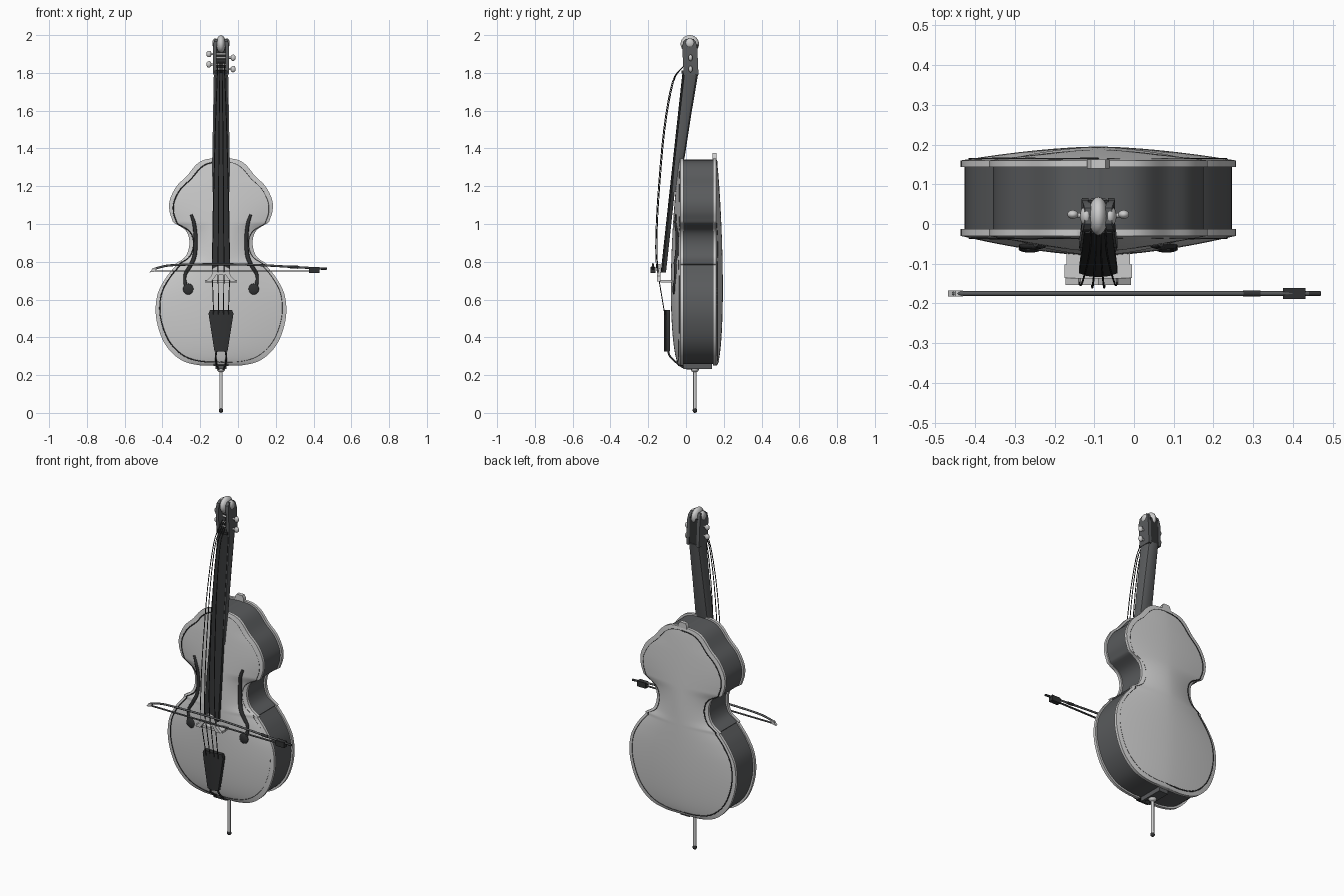
import bpy, bmesh, math
from mathutils import Vector

if "Cube" in bpy.data.objects:
    bpy.data.objects.remove(bpy.data.objects["Cube"])

CX = -0.09  # centre line of the instrument; the bow is placed around x = 0


def mat(name, v):
    m = bpy.data.materials.new(name)
    m.diffuse_color = (v, v * 1.04, v * 1.08, 1)
    m.use_nodes = True
    m.node_tree.nodes["Principled BSDF"].inputs["Base Color"].default_value = m.diffuse_color
    return m


DARK, EBONY = mat("dark_wood", 0.10), mat("ebony", 0.03)


def finish(ob, m=None, angle=35):
    if m:
        ob.data.materials.append(m)
    bpy.ops.object.select_all(action='DESELECT')
    bpy.context.view_layer.objects.active = ob
    ob.select_set(True)
    if ob.type == 'MESH':
        bpy.ops.object.shade_smooth_by_angle(angle=math.radians(angle))
    return ob


def loft(name, loops, m=None, cx=CX, angle=35):
    """Skin closed loops of equal length and cap both ends."""
    bm = bmesh.new()
    rings = [[bm.verts.new((x + cx, y, z)) for x, y, z in lp] for lp in loops]
    n = len(rings[0])
    for a, b in zip(rings, rings[1:]):
        for i in range(n):
            bm.faces.new((a[i], a[(i + 1) % n], b[(i + 1) % n], b[i]))
    bm.faces.new(rings[0])
    bm.faces.new(rings[-1])
    bmesh.ops.remove_doubles(bm, verts=bm.verts, dist=0.0002)
    bmesh.ops.recalc_face_normals(bm, faces=bm.faces)
    me = bpy.data.meshes.new(name)
    bm.to_mesh(me)
    bm.free()
    ob = bpy.data.objects.new(name, me)
    bpy.context.collection.objects.link(ob)
    return finish(ob, m, angle)


def spline(pts, n=6):
    """Catmull-Rom points through pts."""
    p = [Vector(q) for q in pts]
    p = [2 * p[0] - p[1]] + p + [2 * p[-1] - p[-2]]
    out = []
    for a, b, c, d in zip(p, p[1:], p[2:], p[3:]):
        for k in range(n):
            t = k / n
            out.append(0.5 * (2 * b + (c - a) * t + (2 * a - 5 * b + 4 * c - d) * t * t
                              + (3 * b - a - 3 * c + d) * t ** 3))
    return out + [p[-2]]


def tube(name, pts, r, m=None, cx=CX, radii=None, cyclic=False):
    cu = bpy.data.curves.new(name, 'CURVE')
    cu.dimensions, cu.bevel_depth, cu.bevel_resolution, cu.use_fill_caps = '3D', r, 2, True
    s = cu.splines.new('POLY')
    s.points.add(len(pts) - 1)
    for i, (x, y, z) in enumerate(pts):
        s.points[i].co = (x + cx, y, z, 1)
        s.points[i].radius = radii(i / (len(pts) - 1)) if radii else 1
    s.use_cyclic_u = cyclic
    ob = bpy.data.objects.new(name, cu)
    bpy.context.collection.objects.link(ob)
    return finish(ob, m)


def ball(name, loc, size, m=None, cx=CX):
    bpy.ops.mesh.primitive_uv_sphere_add(segments=20, ring_count=12, location=(loc[0] + cx, loc[1], loc[2]))
    ob = bpy.context.object
    ob.name, ob.scale = name, size
    return finish(ob, m, 60)


def box(name, lo, hi, m=None, cx=CX):
    (a, b, c), (d, e, f) = lo, hi
    return loft(name, [[(a, b, z), (d, b, z), (d, e, z), (a, e, z)] for z in (c, f)], m, cx)


# Half outline of the body (half width, height): lower bout, waist, upper bout
lower = [(0, .25), (.12, .253), (.22, .285), (.30, .37), (.343, .50), (.338, .62), (.295, .71), (.238, .782)]
waist = [(.243, .788), (.187, .83), (.167, .90), (.187, .965), (.252, 1.008)]
upper = [(.256, 1.015), (.273, 1.07), (.27, 1.13), (.235, 1.20), (.18, 1.255), (.13, 1.315), (.08, 1.342), (0, 1.35)]
outline = spline(lower) + spline(waist) + spline(upper)


def half_width(z):
    for a, b in zip(outline, outline[1:]):
        if a[1] <= z <= b[1]:
            return a[0] + (b[0] - a[0]) * (z - a[1]) / max(b[1] - a[1], 1e-6)
    return 0.01


def arch(t, z):
    s = min(max((z - .25) / 1.1, 0), 1)
    return max(math.sin(math.pi * s ** .7), 0) ** .65 * (1 - abs(t) ** 1.7)


def front_y(x, z):
    return -.03 - .05 * arch(min(abs(x) / max(half_width(z), .01), 1), z)


# Arched front and back plates
def plate(name, inner, outer, height):
    rows = []
    for w, z in outline:
        ts = [i / 12 for i in range(-12, 13)]
        rows.append([(-w, inner, z)] + [(w * t, outer + height * arch(t, z), z) for t in ts] + [(w, inner, z)])
    loft(name, rows, angle=40)


plate("front_plate", -.013, -.03, -.05)
plate("back_plate", .143, .16, .035)

# Ribs, set in a little from the plate edges
loft("ribs", [[(sx * max(w - .01, 0), y, .8 + (z - .8) * .985)
               for sx, y in ((-1, -.02), (1, -.02), (1, .15), (-1, .15))] for w, z in outline], DARK)
box("end_block", (-.03, -.012, .232), (.03, .138, .27), DARK)
loft("back_button", [[(-w, .14, z), (w, .14, z), (w, .162, z), (-w, .162, z)]
                     for w, z in ((.028, 1.33), (.028, 1.36), (.018, 1.376))])

# Inlaid edge lines on both plates
for name, out, h in (("front_inlay", -.03, -.05), ("back_inlay", .16, .035)):
    pts = []
    for w, z in outline:
        zz = .8 + (z - .8) * .965
        x = max(w - .022, 0)
        pts.append((x, out + h * arch(min(x / half_width(zz), 1), zz), zz))
    pts += [(-x, y, z) for x, y, z in reversed(pts[1:-1])]
    tube(name, pts, .003, EBONY, cyclic=True)

# Sound holes following the arched front
hole = spline([(.158, 1.05), (.142, 1.0), (.134, .92), (.14, .83), (.165, .775), (.190, .73), (.188, .68), (.172, .655)])
for side in (-1, 1):
    tube("sound_hole", [(side * x, front_y(x, z), z) for x, z in hole], .011, EBONY,
         radii=lambda t: .45 + .6 * math.sin(math.pi * min(t + .1, 1)) if t < .8 else .85)
    ball("sound_hole_end", (side * .172, front_y(.172, .655), .655), (.029, .009, .029), EBONY)

# Neck with rounded back, running into the front of the body
neck = []
for z, yf, yb, w in ((1.17, -.07, -.035, .044), (1.31, -.06, -.018, .048), (1.36, -.055, -.006, .046),
                     (1.58, -.03, .028, .042), (1.80, -.005, .065, .038)):
    d = yb - yf
    neck.append([(-w, yf, z), (w, yf, z), (w, yf + d * .6, z), (w * .8, yf + d * .88, z), (w * .4, yb, z),
                 (-w * .4, yb, z), (-w * .8, yf + d * .88, z), (-w, yf + d * .6, z)])
loft("neck", neck, DARK)

# Fingerboard with cambered face
loft("fingerboard", [[(-w, y + .028, z), (-w, y + .01, z), (-w * .6, y + .003, z), (0, y, z), (w * .6, y + .003, z),
                      (w, y + .01, z), (w, y + .028, z)]
                     for z, y, w in ((.742, -.134, .048), (1.80, -.019, .034))], EBONY)
box("nut", (-.034, -.024, 1.797), (.034, .01, 1.812), EBONY)

# Pegbox: two cheeks, a back and a floor
for side in (-1, 1):
    loft("pegbox_cheek", [[(side * a, f, z), (side * b, f, z), (side * b, k, z), (side * a, k, z)]
                          for z, f, k, a, b in ((1.79, -.012, .066, .024, .041), (1.93, -.02, .060, .024, .042),
                                                (1.965, -.015, .052, .02, .038), (1.98, .0, .04, .018, .034))], DARK)
box("pegbox_back", (-.026, .045, 1.79), (.026, .06, 1.95), EBONY)
box("pegbox_floor", (-.026, -.01, 1.79), (.026, .06, 1.80), DARK)

# Scroll
ball("scroll", (0, .02, 1.953), (.025, .049, .047))
for side in (-1, 1):
    ball("scroll_eye", (side * .03, .02, 1.957), (.016, .026, .026))

# Tuning pegs
for side, z in ((-1, 1.90), (-1, 1.845), (1, 1.88), (1, 1.82)):
    tube("peg_shaft", [(-side * .035, .022, z), (side * .055, .022, z)], .006)
    ball("peg_head", (side * .064, .024, z), (.014, .011, .017))

# Bridge: arched upright and a foot bar behind
prof = [(-.082, .695), (-.05, .725), (-.045, .765), (0, .788), (.045, .765), (.05, .725), (.082, .695),
        (.05, .695), (.025, .73), (-.025, .73), (-.05, .695)]
loft("bridge", [[(x, y, z) for x, z in prof] for y in (-.153, -.136)])
box("bridge_foot_bar", (-.085, -.136, .69), (.085, -.102, .703))
for side in (-1, 1):
    box("bridge_foot", (side * .06 - .02, -.105, .69), (side * .06 + .02, -.07, .703))

# Strings from pegbox over the bridge to the tailpiece
for k in (-1.5, -.5, .5, 1.5):
    dy = .006 * (abs(k) - 1)
    tube("string", spline([(k * .011, .01, 1.86), (k * .012, -.022, 1.825), (k * .014, -.07 + dy, 1.75),
                           (k * .02, -.115 + dy, 1.50), (k * .026, -.146 + dy, 1.15), (k * .029, -.157 + dy, .92),
                           (k * .031, -.154 + dy, .785), (k * .03, -.142, .70), (k * .026, -.112, .52)], 4),
         .0024, EBONY)

# Tailpiece, its loop and saddle
loft("tailpiece", [[(-w, -.085, z), (-w, -.105, z), (0, -.116, z), (w, -.105, z), (w, -.085, z)]
                   for z, w in ((.325, .034), (.34, .037), (.525, .066), (.545, .058))], EBONY)
for side in (-1, 1):
    tube("tail_loop", spline([(side * .02, -.098, .345), (side * .028, -.085, .30), (side * .024, -.04, .258),
                              (side * .016, -.005, .238), (side * .01, .04, .232)]), .005, EBONY)
box("saddle", (-.04, -.042, .247), (.04, -.012, .268), EBONY)

# End pin
ball("end_pin_collar", (0, .047, .232), (.022, .022, .018))
tube("end_pin", [(0, .047, .23), (0, .047, .015)], .009)
ball("end_pin_tip", (0, .047, .013), (.012, .012, .013), EBONY)

# Bow: stick, hair, head, frog, winding and end screw
stick = spline([(-.455, -.175, .757), (-.41, -.175, .772), (-.33, -.175, .783), (-.1, -.175, .787), (.1, -.175, .783),
                (.3, -.175, .772), (.46, -.175, .763)])
tube("bow_stick", stick, .0058, DARK, 0)
box("bow_hair", (-.455, -.181, .749), (.39, -.169, .753), DARK, 0)
loft("bow_head", [[(a, y, z) for a, z in ((-.468, .744), (-.44, .748), (-.43, .768), (-.45, .766))]
                  for y in (-.182, -.168)], None, 0)
box("bow_frog", (.375, -.189, .74), (.432, -.161, .772), EBONY, 0)
tube("bow_winding", [(.275, -.175, .7735), (.318, -.175, .771)], .008, EBONY, 0)
tube("bow_screw", [(.44, -.175, .764), (.47, -.175, .762)], .0065, EBONY, 0)
